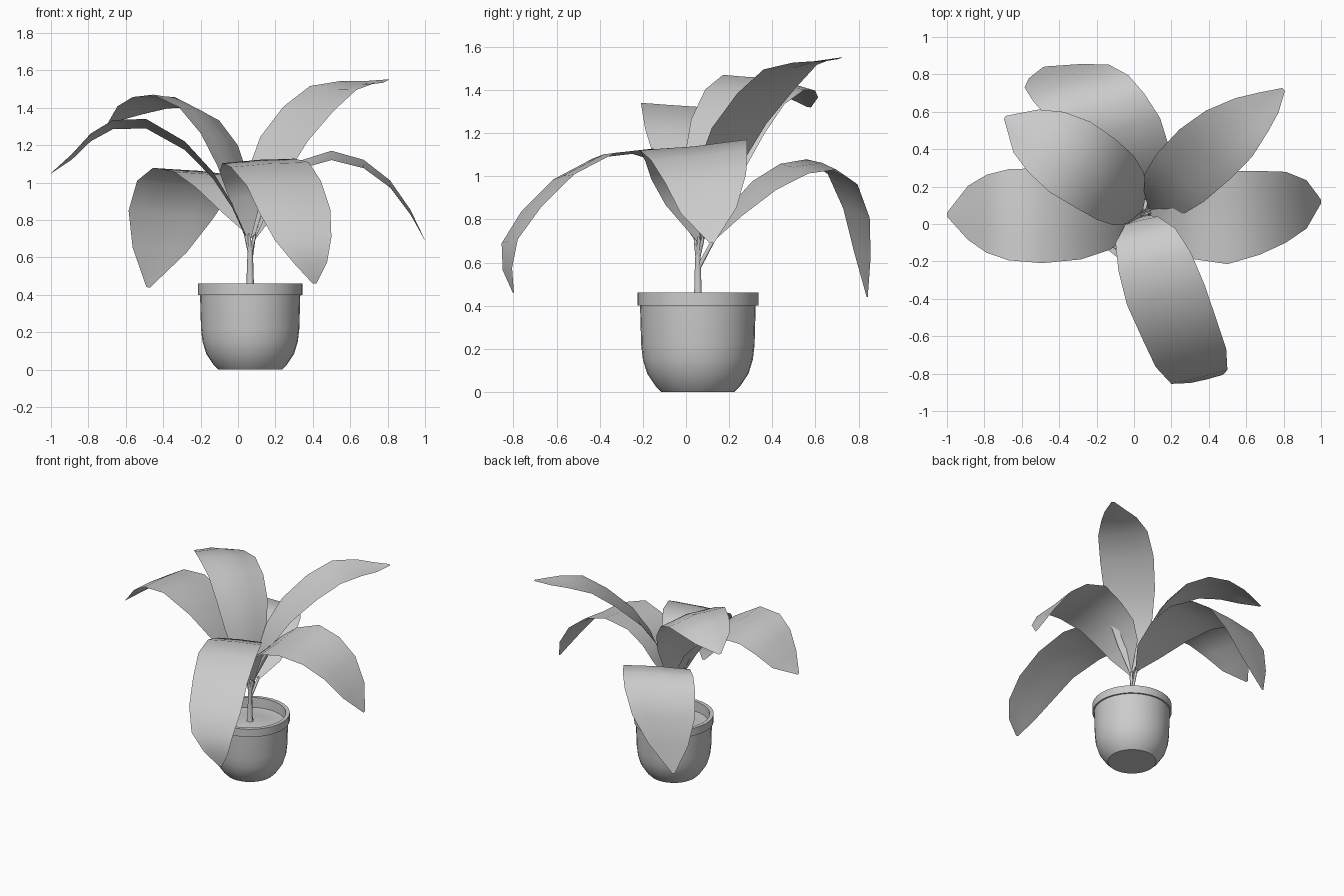
import bpy, bmesh, math
from mathutils import Vector

CX, CY = 0.065, 0.055


def finish(name, bm, angle=50):
    me = bpy.data.meshes.new(name)
    bmesh.ops.recalc_face_normals(bm, faces=bm.faces)
    bm.to_mesh(me)
    bm.free()
    ob = bpy.data.objects.new(name, me)
    bpy.context.collection.objects.link(ob)
    bpy.ops.object.select_all(action='DESELECT')
    ob.select_set(True)
    bpy.context.view_layer.objects.active = ob
    bpy.ops.object.shade_smooth_by_angle(angle=math.radians(angle))
    return ob


def lathe(name, profile, n=32):
    bm = bmesh.new()
    vs = [bm.verts.new((CX + r, CY, z)) for r, z in profile]
    es = [bm.edges.new(p) for p in zip(vs, vs[1:])]
    bmesh.ops.spin(bm, geom=vs + es, cent=(CX, CY, 0), axis=(0, 0, 1),
                   angle=math.tau, steps=n)
    bmesh.ops.remove_doubles(bm, verts=bm.verts, dist=1e-4)
    return finish(name, bm, 35)


def tube(name, pts, radii):
    cu = bpy.data.curves.new(name, 'CURVE')
    cu.dimensions = '3D'
    cu.bevel_depth = 1
    cu.bevel_resolution = 1
    cu.use_fill_caps = True
    sp = cu.splines.new('POLY')
    sp.points.add(len(pts) - 1)
    for p, co, r in zip(sp.points, pts, radii):
        p.co = (*co, 1)
        p.radius = r
    ob = bpy.data.objects.new(name, cu)
    bpy.context.collection.objects.link(ob)
    bpy.ops.object.select_all(action='DESELECT')
    ob.select_set(True)
    bpy.context.view_layer.objects.active = ob
    bpy.ops.object.convert(target='MESH')


def leaf(name, rows, side, fold, split):
    """Blade swept along its midrib; each row is x, y, z, half width."""
    side = Vector(side).normalized()
    mid = [Vector(r[:3]) for r in rows]
    bm = bmesh.new()
    grid = []
    for i, r in enumerate(rows):
        t = (mid[min(i + 1, len(mid) - 1)] - mid[max(i - 1, 0)]).normalized()
        nrm = t.cross(side).normalized()
        if nrm.dot(Vector((0, 0, 1)) + 0.6 * (mid[3] - mid[0])) < 0:
            nrm = -nrm
        w = r[3]
        grid.append([bm.verts.new(mid[i] + side * w * u + nrm * fold * w * (abs(u) ** 0.8 - 0.3))
                     for u in (-1, -0.5, 0, 0.5, 1)])
    for a, b in zip(grid, grid[1:]):
        for k in range(4):
            bm.faces.new((a[k], a[k + 1], b[k + 1], b[k]))
    finish(name, bm, 60)
    # stalk joining the blade to the stem
    tube(name + "_stalk", [(CX, CY, split), mid[0], mid[0].lerp(mid[1], 0.12)],
         [0.011, 0.009, 0.004])


# pot with rim, soil and stem
lathe("pot", [(0, 0), (0.17, 0), (0.195, 0.025), (0.235, 0.085), (0.255, 0.15),
              (0.263, 0.22), (0.268, 0.40), (0.28, 0.40), (0.28, 0.46),
              (0.252, 0.46), (0.248, 0.37)])
lathe("soil", [(0, 0.40), (0.1, 0.395), (0.18, 0.38), (0.25, 0.385)])
tube("stem", [(CX, CY, 0.385), (CX, CY, 0.42), (CX, CY, 0.56), (CX, CY, 0.69)],
     [0.03, 0.021, 0.017, 0.011])

# leaves
leaf("left_leaf", [(0.045, 0.05, 0.70, 0.01), (-0.03, 0.04, 0.88, 0.12), (-0.13, 0.04, 1.04, 0.18),
                   (-0.28, 0.04, 1.20, 0.23), (-0.49, 0.045, 1.32, 0.255),
                   (-0.67, 0.05, 1.315, 0.245), (-0.79, 0.055, 1.245, 0.21),
                   (-0.89, 0.06, 1.14, 0.145), (-1.0, 0.05, 1.05, 0.01)],
     (0, 1, -0.1), -0.03, 0.62)
leaf("right_leaf", [(0.085, 0.06, 0.70, 0.01), (0.14, 0.055, 0.88, 0.15), (0.21, 0.04, 1.0, 0.20),
                    (0.33, 0.03, 1.09, 0.22), (0.5, 0.035, 1.14, 0.25),
                    (0.67, 0.06, 1.095, 0.225), (0.81, 0.09, 0.99, 0.19),
                    (0.92, 0.105, 0.84, 0.13), (1.0, 0.12, 0.69, 0.01)],
     (0, 1, 0.1), 0.03, 0.62)
leaf("front_leaf", [(0.06, 0.045, 0.70, 0.01), (0.04, 0.02, 0.92, 0.09), (0.06, -0.06, 1.07, 0.165),
                    (0.11, -0.2, 1.12, 0.20), (0.17, -0.38, 1.10, 0.215),
                    (0.245, -0.57, 1.0, 0.205), (0.305, -0.72, 0.85, 0.195),
                    (0.35, -0.82, 0.70, 0.155), (0.39, -0.83, 0.57, 0.09),
                    (0.41, -0.80, 0.46, 0.01)],
     (0.96, 0.24, 0.06), -0.03, 0.62)
leaf("back_left_low_leaf", [(0.085, 0.125, 0.70, 0.01), (0.05, 0.22, 0.83, 0.14),
                            (-0.02, 0.36, 0.96, 0.215), (-0.1, 0.50, 1.04, 0.25),
                            (-0.20, 0.63, 1.06, 0.265), (-0.285, 0.73, 0.99, 0.265),
                            (-0.36, 0.795, 0.83, 0.235), (-0.42, 0.82, 0.64, 0.15),
                            (-0.48, 0.84, 0.44, 0.01)],
     (0.96, 0.26, -0.09), -0.03, 0.57)
leaf("back_left_high_leaf", [(0.045, 0.07, 0.70, 0.01), (0.02, 0.09, 0.90, 0.11),
                             (-0.02, 0.13, 1.07, 0.165), (-0.09, 0.19, 1.24, 0.2),
                             (-0.20, 0.27, 1.38, 0.215), (-0.34, 0.36, 1.45, 0.22),
                             (-0.47, 0.44, 1.44, 0.19), (-0.58, 0.50, 1.395, 0.135),
                             (-0.69, 0.57, 1.32, 0.01)],
     (0.5, 0.86, -0.16), -0.1, 0.62)
leaf("back_right_leaf", [(0.085, 0.075, 0.70, 0.01), (0.12, 0.11, 0.90, 0.09),
                         (0.165, 0.165, 1.06, 0.15), (0.25, 0.25, 1.23, 0.18),
                         (0.38, 0.375, 1.39, 0.19), (0.51, 0.485, 1.50, 0.175),
                         (0.63, 0.585, 1.53, 0.125), (0.72, 0.65, 1.535, 0.075),
                         (0.80, 0.72, 1.55, 0.01)],
     (-0.7, 0.7, 0.06), 0.05, 0.62)
